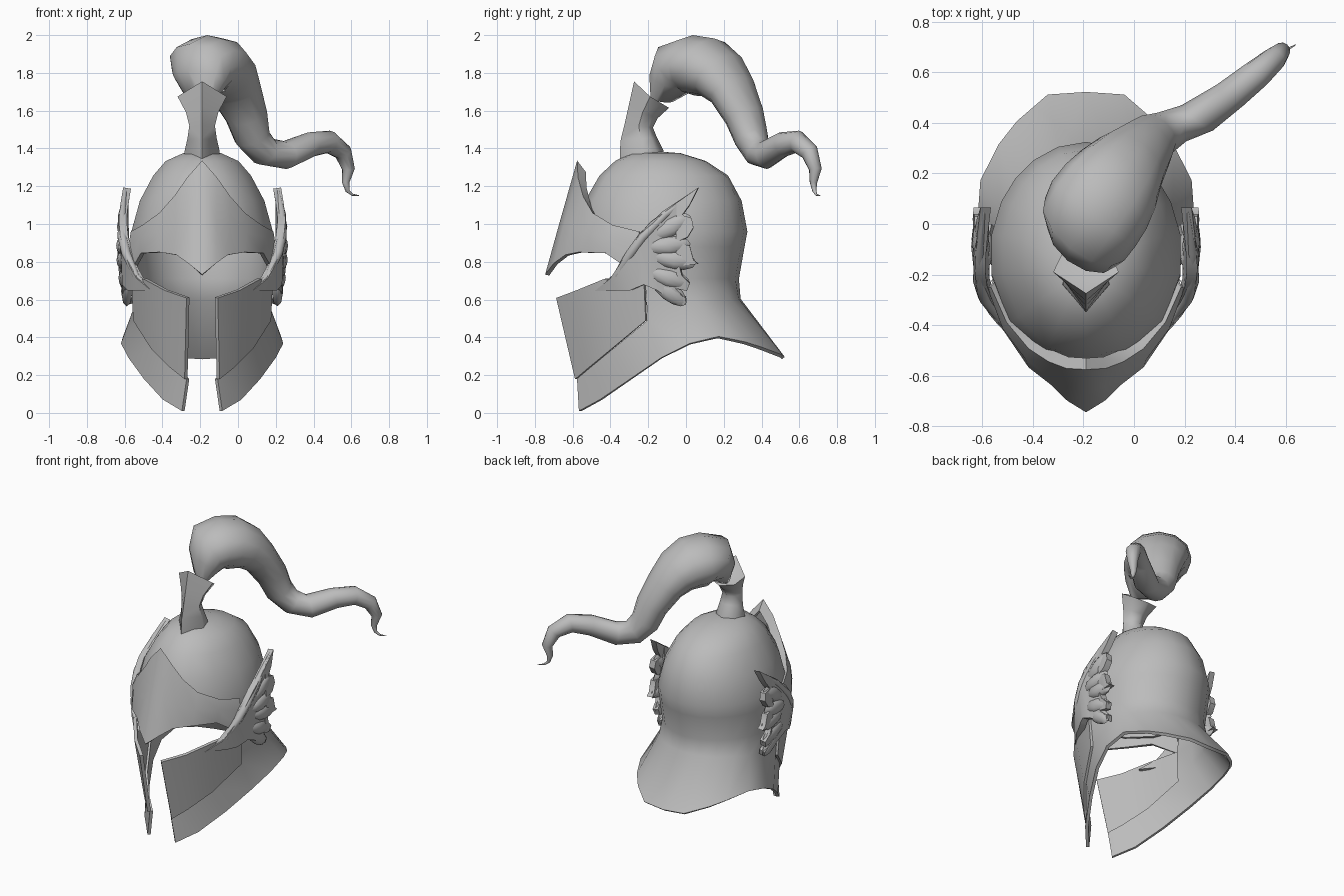
import bpy, bmesh, math
from mathutils import Vector

cube = bpy.data.objects.get("Cube")
if cube:
    bpy.data.objects.remove(cube, do_unlink=True)

AXIS_X = -0.19  # the helmet's own mirror plane

steel = bpy.data.materials.new("grey_steel")
steel.use_nodes = True
steel.diffuse_color = (0.5, 0.5, 0.5, 1)
steel.node_tree.nodes["Principled BSDF"].inputs["Base Color"].default_value = (0.5, 0.5, 0.5, 1)


def finish(name, bm, x=AXIS_X, mirror=True, thick=0.0, angle=40):
    """Make the object, mirror, thicken, bake the modifiers and shade."""
    mesh = bpy.data.meshes.new(name)
    bm.to_mesh(mesh)
    bm.free()
    obj = bpy.data.objects.new(name, mesh)
    obj.location.x = x
    bpy.context.collection.objects.link(obj)
    bpy.ops.object.select_all(action='DESELECT')
    obj.select_set(True)
    bpy.context.view_layer.objects.active = obj
    if mirror:
        obj.modifiers.new("mirror", 'MIRROR')
    if thick:
        shell = obj.modifiers.new("shell", 'SOLIDIFY')
        shell.thickness = thick
        shell.offset = 0
    bpy.ops.object.convert(target='MESH')
    bpy.context.object.data.materials.append(steel)
    bpy.ops.object.shade_smooth_by_angle(angle=math.radians(angle))


def sheet(name, rows, **kw):
    """Loft a half surface through rows of points; None leaves a gap."""
    bm = bmesh.new()
    grid = [[p and bm.verts.new(p) for p in row] for row in rows]
    for a, b in zip(grid, grid[1:]):
        for j in range(len(a) - 1):
            quad = (a[j], a[j + 1], b[j + 1], b[j])
            if all(quad):
                bm.faces.new(quad)
    bmesh.ops.remove_doubles(bm, verts=bm.verts, dist=0.0005)
    finish(name, bm, **kw)


def tube(name, path, side, sides=12, **kw):
    """Oval tube through (x, y, z, half width along side, half height)."""
    bm = bmesh.new()
    side = Vector(side).normalized()
    spots = [Vector(p[:3]) for p in path]
    rings = []
    for i, (_, _, _, w, h) in enumerate(path):
        along = spots[min(i + 1, len(path) - 1)] - spots[max(i - 1, 0)]
        up = side.cross(along).normalized()
        turns = [2 * math.pi * k / sides for k in range(sides)]
        rings.append([bm.verts.new(spots[i] + side * w * math.cos(t) + up * h * math.sin(t))
                      for t in turns])
    for a, b in zip(rings, rings[1:]):
        for k in range(sides):
            n = (k + 1) % sides
            bm.faces.new((a[k], a[n], b[n], b[k]))
    bm.faces.new(rings[0][::-1])
    bm.faces.new(rings[-1])
    bmesh.ops.recalc_face_normals(bm, faces=bm.faces)
    finish(name, bm, angle=60, **kw)


# Skull and flared neck guard: elliptical rings, then crease and rim
angles = [math.radians(a) for a in (0, 27, 53, 80, 100, 118, 133, 147, 163, 180)]


def ring(z, w, front, back):
    mid, half = (front + back) / 2, (back - front) / 2
    return [(w * math.sin(t), mid - half * math.cos(t), z) for t in angles]


crease = [(.075, -.57, .18), (.15, -.50, .24), (.25, -.38, .34), (.345, -.2, .49),
          (.35, -.06, .56), (.335, .06, .585), (.28, .15, .6), (.2, .225, .6),
          (.1, .27, .6), (0, .28, .6)]
rim = [(.10, -.56, .01), (.2, -.45, .07), (.30, -.29, .18), (.38, -.13, .29),
       (.42, .02, .365), (.41, .17, .40), (.34, .31, .37), (.27, .40, .34),
       (.15, .505, .30), (0, .515, .29)]
skull = [ring(*r) for r in ((1.375, 0, -.16, -.16), (1.365, .10, -.29, -.03),
                            (1.325, .19, -.37, .10), (1.25, .255, -.45, .215),
                            (1.12, .325, -.525, .285), (.96, .37, -.555, .315),
                            (.88, .37, -.56, .30))]
nape = [None] * 3 + ring(.71, .36, -.56, .27)[3:]
sheet("helmet_shell", skull + [nape, crease, rim], thick=.02)

# Cheek guards
cheek_top = [(.075, -.68, .61), (.19, -.575, .65), (.30, -.43, .71), (.365, -.22, .72)]
cheek_low = [(x + .01, y - .01, z) for x, y, z in crease[:4]]
sheet("cheek_guards", [cheek_top, cheek_low], thick=.022)

# Peaked visor with nose point and an inward lip
visor_top = [(0, -.575, 1.325), (.07, -.57, 1.24), (.14, -.545, 1.14),
             (.22, -.495, 1.05), (.31, -.39, .985), (.375, -.25, .95)]
visor_lip = [(x * .92, y + .035, z - .055) for x, y, z in visor_top]
visor_mid = [(0, -.66, 1.0), (.07, -.635, 1.0), (.14, -.60, .98),
             (.23, -.53, .95), (.32, -.41, .93), (.38, -.25, .88)]
visor_low = [(0, -.735, .73), (.07, -.69, .79), (.13, -.63, .835),
             (.22, -.56, .85), (.315, -.42, .845), (.385, -.24, .72)]
sheet("visor", [visor_lip, visor_top, visor_mid, visor_low], thick=.022)


# Crest holder: ridged stem with a slanted flaring top
def stem_row(w, front, side, back):
    (yf, zf), (ys, zs), (yb, zb) = front, side, back
    return [(0, yf, zf), (w, ys, zs), (w * .75, (ys + 2 * yb) / 3, (zs + 2 * zb) / 3), (0, yb, zb)]


stem = [stem_row(.095, (-.35, 1.33), (-.24, 1.34), (-.11, 1.34)),
        stem_row(.092, (-.35, 1.39), (-.24, 1.39), (-.12, 1.39)),
        stem_row(.078, (-.345, 1.45), (-.24, 1.45), (-.155, 1.46)),
        stem_row(.068, (-.325, 1.53), (-.25, 1.52), (-.175, 1.51)),
        stem_row(.085, (-.305, 1.62), (-.23, 1.59), (-.15, 1.56)),
        stem_row(.13, (-.275, 1.755), (-.19, 1.675), (-.09, 1.615)),
        [(0, -.19, 1.65)] * 4]
sheet("crest_holder", stem, angle=55)

# Plume sweeping back and to one side
plume = [(-.20, -.125, 1.66, .09, .04), (-.20, -.065, 1.76, .165, .115),
         (-.195, -.02, 1.825, .20, .16), (-.16, .04, 1.84, .21, .16),
         (-.11, .11, 1.83, .205, .16), (-.06, .18, 1.785, .185, .14),
         (-.015, .245, 1.705, .155, .115),
         (.045, .31, 1.57, .12, .10), (.075, .345, 1.46, .10, .09),
         (.14, .38, 1.385, .085, .08), (.25, .42, 1.365, .08, .075),
         (.38, .51, 1.42, .067, .067), (.48, .59, 1.435, .06, .06),
         (.555, .655, 1.38, .048, .048), (.585, .685, 1.29, .034, .034),
         (.57, .675, 1.22, .02, .02), (.58, .68, 1.175, .011, .011),
         (.605, .69, 1.155, .006, .006), (.64, .71, 1.15, .002, .002)]
tube("plume", plume, (.78, -.62, 0), x=0, mirror=False)


# Side wings: curved plates with a raised leading edge and feather tips
def wing_x(y, z):
    bend = .3 if z > .87 else .5
    return .428 - 1.5 * max(0, -.15 - y) ** 2 - bend * (z - .87) ** 2


outline = [(-.47, .65), (-.39, .715), (-.31, .84), (-.245, .945), (-.19, 1.01),
           (-.1, 1.075), (.065, 1.19), (.02, 1.1), (-.02, 1.045), (.03, 1.03),
           (.04, .98), (.01, .93), (-.04, .905), (.02, .885), (.04, .81), (.065, .79),
           (-.03, .78), (-.02, .73), (.02, .69), (.005, .65), (-.055, .66),
           (0, .61), (-.01, .575), (-.09, .615), (-.155, .65), (-.22, .68), (-.29, .65)]
bm = bmesh.new()
bm.faces.new([bm.verts.new((0, y, z)) for y, z in outline])
for cut in (-.35, -.25, -.15, -.05):
    bmesh.ops.bisect_plane(bm, geom=bm.verts[:] + bm.edges[:] + bm.faces[:],
                           plane_co=(0, cut, 0), plane_no=(0, 1, 0))
bmesh.ops.triangulate(bm, faces=bm.faces[:])
for v in bm.verts:
    v.co.x = wing_x(v.co.y, v.co.z)
finish("wings", bm, thick=.042)

edge = [(-.46, .655, .006), (-.37, .72, .02), (-.295, .84, .026),
        (-.23, .93, .026), (-.11, 1.05, .022), (.05, 1.175, .006)]
tube("wing_leading_edges", [(wing_x(y, z) + .004, y, z, r, r) for y, z, r in edge],
     (1, 0, 0), sides=8)

# Broad overlapping feathers, low enough to swell out of the plate
bm = bmesh.new()
for y, z, tilt in ((-.075, .985, 30), (-.09, .885, 5), (-.06, .81, -10),
                   (-.09, .715, -18), (-.09, .645, -38)):
    lobe = bmesh.ops.create_uvsphere(bm, u_segments=8, v_segments=6, radius=1)["verts"]
    c, s = math.cos(math.radians(tilt)), math.sin(math.radians(tilt))
    for v in lobe:
        a, b = v.co.y * .115, v.co.z * .05
        v.co = Vector((wing_x(y, z) - .004 + v.co.x * .031,
                       y + a * c - b * s, z + a * s + b * c))
finish("wing_feathers", bm, angle=60)
